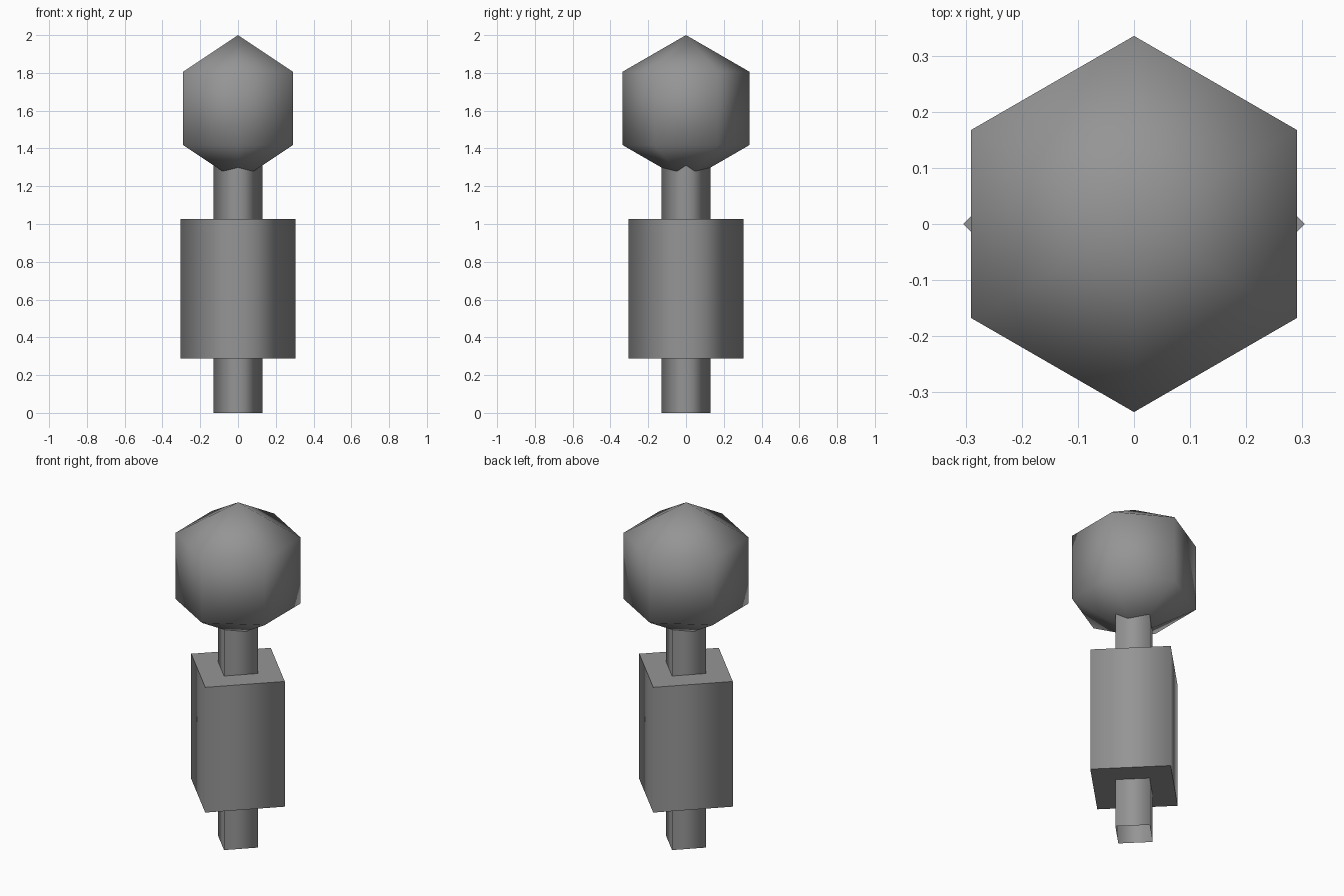
import bpy
import bmesh

cube = bpy.data.objects.get("Cube")
if cube:
    bpy.data.objects.remove(cube, do_unlink=True)

# One plain grey for every part
grey = bpy.data.materials.new("grey")
grey.use_nodes = True
colour = (0.3, 0.3, 0.3, 1)
grey.diffuse_color = colour
grey.node_tree.nodes["Principled BSDF"].inputs["Base Color"].default_value = colour


def add_part(name, bm, z):
    mesh = bpy.data.meshes.new(name)
    bm.to_mesh(mesh)
    bm.free()
    mesh.materials.append(grey)
    part = bpy.data.objects.new(name, mesh)
    part.location.z = z
    bpy.context.collection.objects.link(part)


def add_post(name, radius, height, z, capped):
    """Four-sided post with its corners on the axes: smooth sides, flat ends."""
    bm = bmesh.new()
    bmesh.ops.create_cone(bm, cap_ends=capped, segments=4,
                          radius1=radius, radius2=radius, depth=height)
    bm.normal_update()
    for face in bm.faces:
        face.smooth = abs(face.normal.z) < 0.5
    add_part(name, bm, z)


# Stem: an open tube running through the body into the head
add_post("stem", 0.13, 1.314, 0.657, False)

# Body: wide closed block around the stem
add_post("body", 0.305, 0.738, 0.657, True)

# Head: coarse smooth ball with two of its corners on the y axis
bm = bmesh.new()
bmesh.ops.create_uvsphere(bm, u_segments=6, v_segments=3, radius=0.388)
for face in bm.faces:
    face.smooth = True
add_part("head", bm, 1.612)
